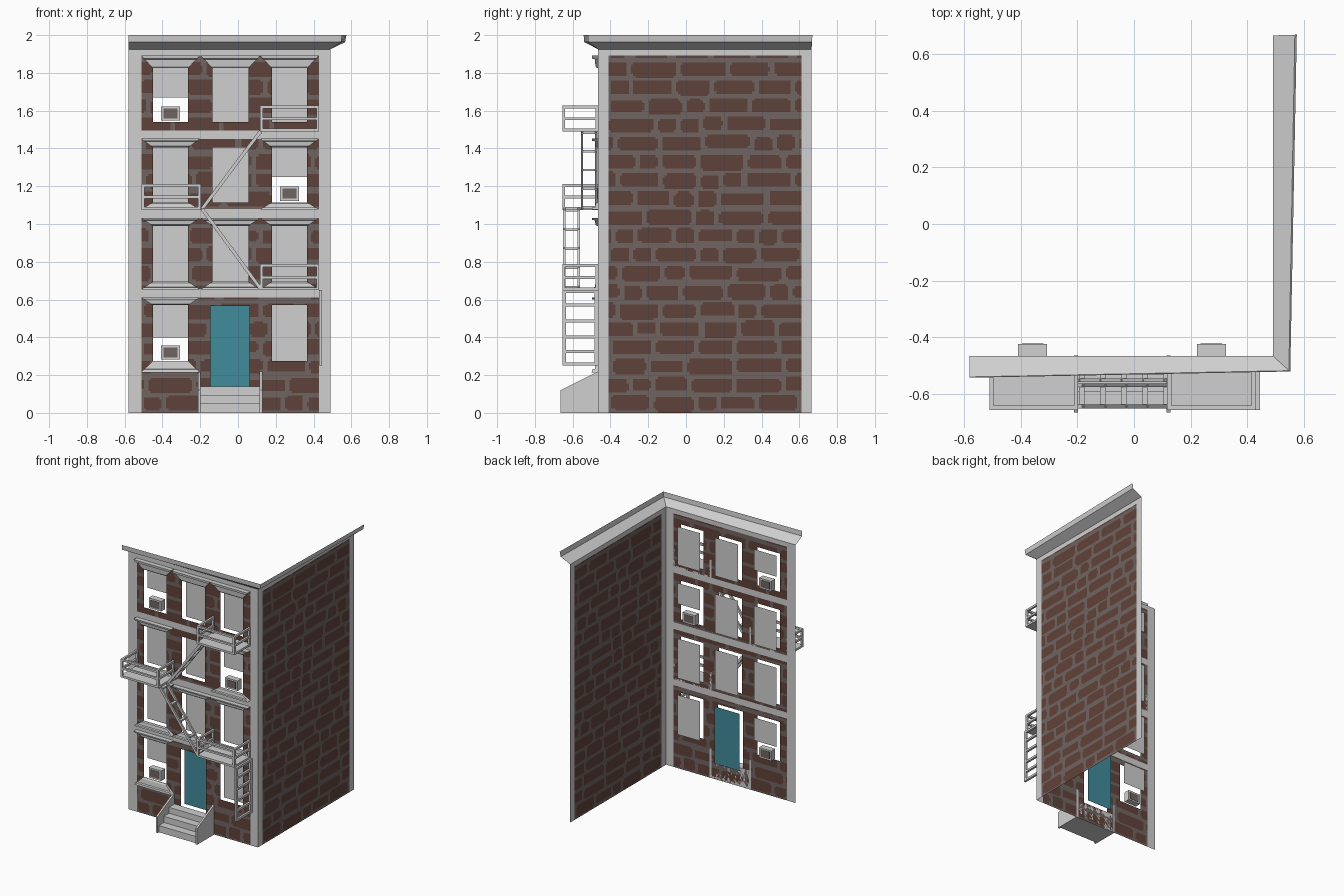
import bpy, bmesh, math, random
from mathutils import Vector

if "Cube" in bpy.data.objects:
    bpy.data.objects.remove(bpy.data.objects["Cube"])
random.seed(4)

def mat(name, c):
    m = bpy.data.materials.new(name)
    m.diffuse_color = (*c, 1)
    m.use_nodes = True
    m.node_tree.nodes["Principled BSDF"].inputs["Base Color"].default_value = m.diffuse_color
    return m

TRIM = mat("pale_grey_trim", (0.63, 0.63, 0.63))
BRICK = mat("red_brown_brick", (0.118, 0.055, 0.043))
MORTAR = mat("grey_brown_mortar", (0.16, 0.13, 0.12))
TEAL = mat("teal_door", (0.055, 0.26, 0.33))
WY, WX, TOP = -0.465, 0.49, 1.925          # front wall plane, side wall plane, wall top

def obj(name, verts, faces, mats, idx=None):
    me = bpy.data.meshes.new(name)
    me.from_pydata(verts, [], faces)
    for m in mats:
        me.materials.append(m)
    if idx:
        me.polygons.foreach_set("material_index", idx)
    me.update()
    o = bpy.data.objects.new(name, me)
    bpy.context.collection.objects.link(o)
    return o

def boxes(name, specs, m):
    """One object made of axis-aligned boxes (x0,x1,y0,y1,z0,z1)."""
    V, F = [], []
    for x0, x1, y0, y1, z0, z1 in specs:
        b = len(V)
        V += [(x, y, z) for z in (z0, z1) for x, y in ((x0, y0), (x1, y0), (x1, y1), (x0, y1))]
        F += [[b + i for i in f] for f in ((3, 2, 1, 0), (4, 5, 6, 7), (0, 1, 5, 4),
                                           (1, 2, 6, 5), (2, 3, 7, 6), (3, 0, 4, 7))]
    return obj(name, V, F, [m])

# Openings: window columns, floors, the door
COLS = [(-0.45, -0.265), (-0.135, 0.055), (0.18, 0.365)]
FLOORS = [(0.275, 0.57), (0.695, 0.99), (1.115, 1.405), (1.54, 1.825)]
DOOR = (-0.145, 0.06, 0.14, 0.565)
WINDOWS = [(c, f) for f in range(4) for c in range(3) if (c, f) != (1, 0)]
HOLES = [(*COLS[c], *FLOORS[f]) for c, f in WINDOWS] + [DOOR]
BANDS = [(0.61, 0.655), (1.03, 1.08), (1.45, 1.495), (1.892, TOP)]

def lines(keys, step=0.012):
    keys = sorted(set(keys))
    out = [keys[0]]
    for a, b in zip(keys, keys[1:]):
        n = math.ceil((b - a) / step)
        out += [a + (b - a) * i / n for i in range(1, n + 1)]
    return out

def brick_rows(lo, hi, pitch=0.0985):
    rows = []
    for r in range(21):
        u, row = lo - random.uniform(0, 0.22), []
        while u < hi:
            w = random.choice((0.12, 0.2, 0.23, 0.26))
            row.append((u + w / 2, w / 2 - 0.012, 0.037 + random.uniform(-0.004, 0.004),
                        pitch * (r + 0.5) + random.uniform(-0.006, 0.006)))
            u += w
        rows.append(row)
    return lambda u, z: any(
        math.hypot(max(abs(u - c) - hw + 0.022, 0), max(abs(z - cz) - hh + 0.022, 0)) < 0.022
        for c, hw, hh, cz in rows[int(z / pitch)])

def wall(name, lo, hi, trim_lo, trim_hi, bands, holes, place):
    us = lines([lo, hi, trim_lo, trim_hi] + [v for h in holes for v in h[:2]])
    zs = lines([0, TOP] + [v for b in bands for v in b] + [v for h in holes for v in h[2:]])
    is_brick = brick_rows(lo, hi)
    V = [place(u, z) for z in zs for u in us]
    F, I, n = [], [], len(us)
    for j in range(len(zs) - 1):
        for i in range(n - 1):
            u, z = (us[i] + us[i + 1]) / 2, (zs[j] + zs[j + 1]) / 2
            if any(a < u < b and c < z < d for a, b, c, d in holes):
                continue
            F.append((j * n + i, j * n + i + 1, (j + 1) * n + i + 1, (j + 1) * n + i))
            trim = u < trim_lo or u > trim_hi or any(a < z < b for a, b in bands)
            I.append(0 if trim else 1 if is_brick(u, z) else 2)
    obj(name, V, F, [TRIM, BRICK, MORTAR], I)

# Brick walls (single sheets)
wall("front_wall", -0.58, WX, -0.51, 0.43, BANDS, HOLES, lambda u, z: (u, WY, z))
wall("side_wall", WY, 0.665, -0.41, 0.612, BANDS[3:], [], lambda u, z: (WX, u, z))

# Cornice: flared strip around both walls, open at the top
base = [(-0.58, WY), (WX, WY), (WX, 0.665)]
mid = [(-0.58, -0.539), (0.546, -0.517), (0.567, 0.667)]
tip = [(-0.58, -0.542), (0.551, -0.52), (0.574, 0.669)]
V = [(*p, z) for ring, z in ((base, TOP), (mid, 1.963), (tip, 2.0)) for p in ring]
obj("cornice", V, [(r * 3 + i, r * 3 + i + 1, r * 3 + i + 4, r * 3 + i + 3)
                   for r in range(2) for i in range(2)], [TRIM])

# Window panes and door, set behind the wall
AC = {(0, 0): 0.40, (2, 2): 1.25, (0, 3): 1.67}     # raised sashes with air conditioners

def pane(name, x0, x1, z0, z1, m):
    y = WY + 0.042
    obj(name, [(x0, y, z0), (x1, y, z0), (x1, y, z1), (x0, y, z1)], [(0, 1, 2, 3)], [m])

for c, f in WINDOWS:
    pane("window_pane", *COLS[c], AC.get((c, f), FLOORS[f][0]), FLOORS[f][1], TRIM)
pane("door", *DOOR, TEAL)

# Air conditioners
for c, f in AC:
    x, z = sum(COLS[c]) / 2, FLOORS[f][0] + 0.008
    boxes("air_conditioner", [(x - 0.051, x + 0.051, WY - 0.003, WY + 0.042, z, z + 0.075)], TRIM)
    boxes("air_conditioner_grille", [(x - 0.038, x + 0.038, y, y + 0.003, z + 0.011, z + 0.064)
                                     for y in (WY - 0.005, WY + 0.041)], MORTAR)

# Flared hoods above and sills below the windows
def flare(name, c, z_in, z_out):
    x0, x1 = COLS[c]
    V, F = [], []
    for s, d, t in ((0, 0.006, 0), (0.01, 0.014, 0.15), (0.045, 0.018, 0.7),
                    (0.05, 0.032, 0.75), (0.062, 0.034, 1)):
        z = z_in + (z_out - z_in) * t
        V += [(x0 - s, WY, z), (x0 - s, WY - d, z), (x1 + s, WY - d, z), (x1 + s, WY, z)]
    for r in range(4):
        F += [(r * 4 + i, r * 4 + i + 1, r * 4 + i + 5, r * 4 + i + 4) for i in range(3)]
    F += [(0, 1, 2, 3), (16, 17, 18, 19)]
    o = obj(name, V, F, [TRIM])
    bm = bmesh.new()
    bm.from_mesh(o.data)
    bmesh.ops.recalc_face_normals(bm, faces=bm.faces)
    if bm.faces[4].normal.y > 0:
        bmesh.ops.reverse_faces(bm, faces=bm.faces)
    bm.to_mesh(o.data)
    bm.free()

for c, z0, z1 in [(c, 1.825, 1.892) for c in range(3)] + [(c, 1.405, 1.452) for c in (0, 2)] \
        + [(c, 0.99, 1.032) for c in range(3)] + [(0, 0.57, 0.612)]:
    flare("window_hood", c, z0, z1)
for c, z0, z1 in [(c, 1.115, 1.077) for c in (0, 2)] + [(c, 0.695, 0.653) for c in range(3)] \
        + [(0, 0.275, 0.215)]:
    flare("window_sill", c, z0, z1)

# Fire escape balconies: slab, posts and two rails on three sides
YF, R = -0.655, 0.015
for x0, x1, z in ((0.117, 0.43, 0.65), (-0.51, -0.197, 1.075), (0.117, 0.43, 1.49)):
    parts = [(x0, x1, YF, WY, z, z + 0.015)]
    for x in (x0, x1 - R):
        parts += [(x, x + R, y, y + R, z, z + 0.137) for y in (YF, WY - R)]
    for h in (0.06, 0.122):
        parts += [(x, x + R, YF, WY, z + h, z + h + R) for x in (x0, x1 - R)]
        parts.append((x0, x1, YF, YF + R, z + h, z + h + R))
    boxes("balcony", parts, TRIM)

# Fire escape stairs: two slanted stringers with treads
def stairs(xa, za, xb, zb, y0, y1):
    d = Vector((xb - xa, 0, zb - za)).normalized()
    n = Vector((-d.z, 0, d.x)) * 0.009
    V, F = [], []
    for y in (y0, y1 - 0.013):
        b = len(V)
        for yy in (y, y + 0.013):
            for x, z, s in ((xa, za, 1), (xb, zb, 1), (xb, zb, -1), (xa, za, -1)):
                V.append((x + n.x * s, yy, z + n.z * s))
        F += [[b + i for i in f] for f in ((0, 1, 2, 3), (7, 6, 5, 4), (0, 4, 5, 1),
                                           (1, 5, 6, 2), (2, 6, 7, 3), (3, 7, 4, 0))]
    o = obj("stair_stringers", V, F, [TRIM])
    bm = bmesh.new()
    bm.from_mesh(o.data)
    bmesh.ops.recalc_face_normals(bm, faces=bm.faces)
    bm.to_mesh(o.data)
    bm.free()
    treads = []
    for i in range(5):
        t = 0.02 + 0.24 * i
        x, z = xa + (xb - xa) * t, za + (zb - za) * t
        treads.append((x - 0.01, x + 0.01, y0, y1, z - 0.006, z + 0.006))
    boxes("stair_treads", treads, TRIM)

stairs(-0.19, 1.08, 0.12, 1.492, -0.557, -0.469)
stairs(-0.19, 1.08, 0.12, 0.657, -0.65, -0.562)

# Drop ladder at the right end of the lowest balcony
lad = [(0.428, 0.444, y, y + 0.02, 0.25, 0.65) for y in (YF, WY - 0.02)]
lad += [(0.428, 0.444, YF, WY, z, z + 0.016) for z in (0.25, 0.318, 0.394, 0.479, 0.563, 0.634)]
boxes("drop_ladder", lad, TRIM)

# Stoop: three steps between sloping cheek walls
boxes("stoop_steps", [(-0.2, 0.115, y, WY, z, z + h) for y, z, h in
                      ((-0.65, 0, 0.05), (-0.59, 0.05, 0.046), (-0.53, 0.096, 0.044))], TRIM)
for x in (-0.212, 0.115):
    prof = [(-0.665, 0), (WY + 0.002, 0), (WY + 0.002, 0.22), (-0.665, 0.12)]
    V = [(xx, y, z) for xx in (x, x + 0.014) for y, z in prof]
    obj("stoop_cheek", V, [(3, 2, 1, 0), (4, 5, 6, 7), (0, 1, 5, 4), (1, 2, 6, 5),
                           (2, 3, 7, 6), (3, 0, 4, 7)], [TRIM])
